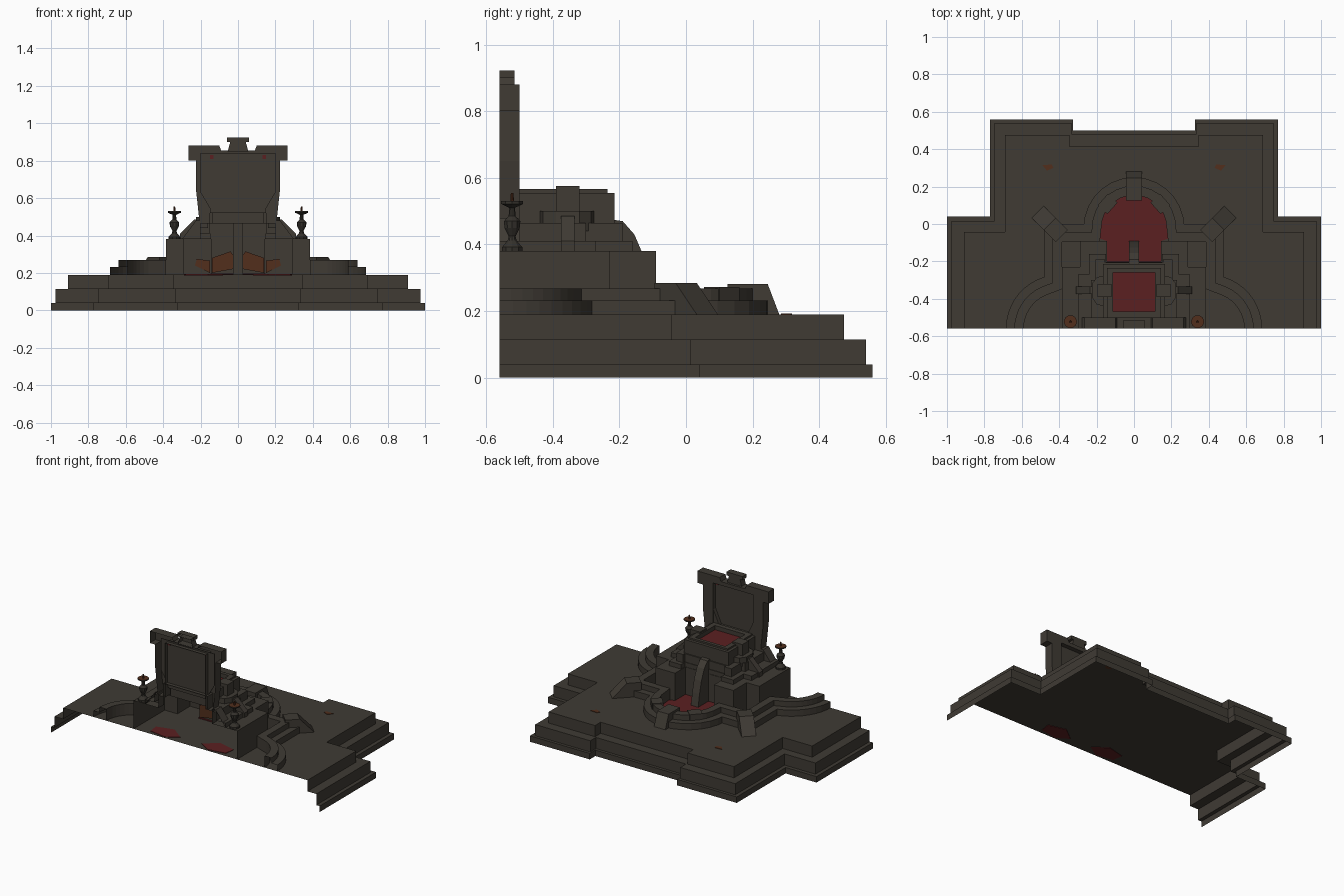
import bpy, bmesh, math
from mathutils import Vector, Matrix

if "Cube" in bpy.data.objects:
    bpy.data.objects.remove(bpy.data.objects["Cube"])

BACK = -0.56   # open side of the whole model


def material(name, rgb):
    m = bpy.data.materials.new(name)
    m.diffuse_color = (*rgb, 1)
    m.use_nodes = True
    m.node_tree.nodes["Principled BSDF"].inputs["Base Color"].default_value = m.diffuse_color
    return m


STONE = material("dark stone", (0.05, 0.043, 0.034))
RED = material("deep red", (0.105, 0.014, 0.015))
RUST = material("rust orange", (0.085, 0.028, 0.012))
IRON = material("dark iron", (0.035, 0.031, 0.025))


def finish(name, bm, mat, recalc=True):
    if recalc:
        bmesh.ops.recalc_face_normals(bm, faces=bm.faces)
    me = bpy.data.meshes.new(name)
    bm.to_mesh(me)
    bm.free()
    me.materials.append(mat)
    ob = bpy.data.objects.new(name, me)
    bpy.context.collection.objects.link(ob)
    return ob


def mirrored(half):
    return half + [(-x, y) for x, y in reversed(half) if x > 1e-6]


def stepped(name, tiers, cap=True):
    """Hollow stepped shell, open at the bottom and at the BACK side."""
    bm = bmesh.new()
    prev = None
    for half, z0, z1 in tiers:
        pts = mirrored(half)
        lo = [bm.verts.new((x, y, z0)) for x, y in pts]
        hi = [bm.verts.new((x, y, z1)) for x, y in pts]
        if prev:
            bm.faces.new(prev + lo[::-1])
        for i in range(len(pts) - 1):
            bm.faces.new((lo[i], lo[i + 1], hi[i + 1], hi[i]))
        prev = hi
    if cap:
        bm.faces.new(prev)
    return finish(name, bm, STONE, False)


def prism(name, pts, axis, a, b, mat=STONE, open_back=False, matrix=None):
    """Extrude a 2D outline along an axis (x: pts are yz, y: xz, z: xy)."""
    def place(p, t):
        return {"x": (t, *p), "y": (p[0], t, p[1]), "z": (*p, t)}[axis]
    bm = bmesh.new()
    A = [bm.verts.new(place(p, a)) for p in pts]
    B = [bm.verts.new(place(p, b)) for p in pts]
    n = len(pts)
    bm.faces.new(A)
    bm.faces.new(B[::-1])
    for i in range(n):
        bm.faces.new((A[i], B[i], B[(i + 1) % n], A[(i + 1) % n]))
    bmesh.ops.recalc_face_normals(bm, faces=bm.faces)
    if open_back:
        gone = [f for f in bm.faces if all(v.co.y < BACK + .002 for v in f.verts)]
        bmesh.ops.delete(bm, geom=gone, context="FACES")
    if matrix:
        bm.transform(matrix)
    return finish(name, bm, mat, False)


def box(name, x0, x1, y0, y1, z0, z1, mat=STONE, open_back=False):
    return prism(name, [(x0, y0), (x1, y0), (x1, y1), (x0, y1)], "z", z0, z1, mat, open_back)


# Stepped platform with deck
def base_half(x, y1, x2, y2, x3, y3):
    return [(x, BACK), (x, y1), (x2, y1), (x2, y2), (x3, y2), (x3, y3)]


stepped("platform", [
    (base_half(1.0, .04, .77, .56, .325, .5), 0, .04),
    (base_half(.975, .015, .745, .54, .335, .48), .04, .115),
    (base_half(.91, -.043, .69, .475, .345, .415), .115, .19)])

# Altar body with front niche, hollow
stepped("altar_body", [
    ([(.385, BACK), (.385, -.23), (.29, -.23), (.29, -.09), (.145, -.09), (.145, -.2)], .19, .38),
    ([(.3, BACK), (.3, -.27), (.24, -.27), (.24, -.16), (.15, -.16), (.15, -.203)], .38, .41),
    ([(.23, BACK), (.23, -.3), (.205, -.3), (.205, -.19), (.154, -.19), (.154, -.207)], .41, .465),
    ([(.165, BACK), (.165, -.215)], .465, .555)], cap=False)

# Basin rim and red basin surface
bm = bmesh.new()
loops = []
for hx, ya, yb, z in [(.165, BACK, -.215, .555), (.145, -.5, -.235, .555), (.145, -.5, -.235, .566),
                      (.112, -.468, -.258, .566), (.112, -.468, -.258, .535)]:
    loops.append([bm.verts.new(c) for c in
                  ((hx, ya, z), (hx, yb, z), (-hx, yb, z), (-hx, ya, z))])
for p, q in zip(loops, loops[1:]):
    for i in range(4):
        j = (i + 1) % 4
        bm.faces.new((p[i], p[j], q[j], q[i]))
finish("basin_rim", bm, STONE, False)
box("basin_surface", -.112, .112, -.468, -.258, .532, .538, RED)

# Curved channel running down into the pool
prism("channel", [(-.225, .19), (-.225, .475), (-.19, .47), (-.155, .43), (-.125, .36),
                  (-.105, .28), (-.09, .19)], "x", -.027, .027)

# Side spouts and buttresses
for s in (-1, 1):
    tag = "right" if s > 0 else "left"
    box("spout_block_" + tag, *sorted((s * .12, s * .195)), -.39, -.32, .465, .576)
    prism("spout_base_" + tag, [(s * .16, -.44), (s * .2, -.43), (s * .225, -.39), (s * .225, -.32),
                                (s * .2, -.285), (s * .16, -.275)], "z", .44, .5)
    prism("buttress_" + tag, [(s * .2, .38), (s * .31, .38), (s * .31, .41), (s * .235, .485),
                              (s * .2, .485)], "y", -.375, -.335)
    prism("rear_buttress_" + tag, [(s * .2, .38), (s * .3, .38), (s * .225, .48), (s * .2, .48)],
          "y", -.56, -.5, open_back=True)

# Tall back slab: frame, recessed panel, crest
outer = [(.205, .465), (.225, .65), (.225, .8), (.265, .8), (.265, .88), (.1, .88), (.09, .855)]
inner = [(.15, .465), (.15, .83)]
prism("slab_frame", mirrored(outer) + mirrored(inner)[::-1], "y", BACK, -.5, open_back=True)
prism("slab_panel", mirrored([(.135, .52), (.2, .63), (.2, .84)]), "y", -.535, -.53)
prism("slab_lower_trim", mirrored([(.135, .465), (.135, .54), (.13, .54)]), "y", -.525, -.505)
for s in (-1, 1):
    prism("slab_gusset", [(s * .15, .52), (s * .15, .65), (s * .1, .54), (s * .1, .52)],
          "y", -.53, -.505)
    box("slab_inlay", *sorted((s * .13, s * .149)), -.539, -.527, .81, .83, RED)
prism("crest_neck", mirrored([(.055, .85), (.04, .905)]), "y", BACK, -.515, open_back=True)
box("crest_cap", -.06, .06, BACK, -.515, .9, .923, open_back=True)

# Two-course curb swept around the altar
half = [(.395 + .29 * math.cos(math.radians(a)), BACK + .29 * math.sin(math.radians(a)))
        for a in [73 * i / 9 for i in range(10)]]
half += [(.48, 0), (.268, 0)]
half += [(.27 * math.cos(math.radians(a)), -.02 + .27 * math.sin(math.radians(a)))
         for a in range(12, 91, 13)]
half[-1] = (0, .25)
path = [Vector(p) for p in mirrored(half)]
profile = [(0, .19), (0, .232), (.045, .232), (.045, .268), (.095, .268), (.095, .19)]
bm = bmesh.new()
rings = []
for i, p in enumerate(path):
    d = [(path[j + 1] - path[j]).normalized() for j in (i - 1, i) if 0 <= j < len(path) - 1]
    n = [Vector((-v.y, v.x)) for v in (d[0], d[-1])]
    if i in (0, len(path) - 1):          # cut square on the open side
        n = [Vector((-1 if i == 0 else 1, 0))] * 2
    m = (n[0] + n[1]) / (1 + n[0].dot(n[1]))
    rings.append([bm.verts.new((*(p + m * o), z)) for o, z in profile])
for p, q in zip(rings, rings[1:]):
    for k in range(len(profile) - 1):
        bm.faces.new((p[k], q[k], q[k + 1], p[k + 1]))
finish("curb", bm, STONE, False)

# Wedge blocks on the curb: keystone and two diagonal ones
prism("keystone", [(.125, .19), (.125, .282), (.245, .282), (.28, .19)], "x", -.042, .042)
for s in (-1, 1):
    mat = Matrix.Translation((s * .415, -.035, 0)) @ Matrix.Rotation(-s * math.pi / 4, 4, "Z")
    prism("corner_wedge", [(-.04, .19), (-.04, .285), (.05, .285), (.14, .19)],
          "x", -.045, .045, matrix=mat)
    # voussoir blocks on the inner side of the arc
    mat = Matrix.Translation((0, -.02, 0)) @ Matrix.Rotation(-s * math.radians(48), 4, "Z")
    prism("arc_block", [(.155, .19), (.155, .272), (.225, .272), (.225, .19)],
          "x", -.04, .04, matrix=mat)

# Red pool in front of the altar
prism("pool", mirrored([(.147, -.21), (.147, -.09), (.195, -.075), (.185, .02), (.15, .09),
                        (.08, .15)]), "z", .191, .196, RED)

# Stains on the deck, and rust lobes on the hidden inside wall
for s in (-1, 1):
    prism("floor_stain", [(s * .08, -.5), (s * .16, -.55), (s * .28, -.53), (s * .29, -.46),
                          (s * .17, -.43)], "z", .187, .193, RED)
    prism("deck_stain", [(s * .49, .315), (s * .44, .318), (s * .43, .3), (s * .465, .285)],
          "z", .188, .193, RUST)
    prism("wall_stain", [(s * .15, .2), (s * .23, .24), (s * .22, .275), (s * .15, .265),
                         (s * .15, .3)], "y", -.1, -.094, RUST)
    prism("niche_stain", [(s * .01, .27), (s * .03, .22), (s * .14, .2), (s * .14, .28),
                          (s * .04, .315)], "y", -.212, -.205, RUST)

# Candle stands: lathed profile with dish and wax
lathe = [(.032, .38), (.032, .392), (.014, .412), (.011, .425), (.024, .45), (.026, .47),
         (.011, .485), (.009, .51), (.035, .522), (.035, .53), (.006, .53), (.004, .555)]
for s in (-1, 1):
    bm = bmesh.new()
    rings = [[bm.verts.new((s * .34 + r * math.cos(k * math.pi / 5),
                            -.522 + r * math.sin(k * math.pi / 5), z)) for k in range(10)]
             for r, z in lathe]
    for p, q in zip(rings, rings[1:]):
        for k in range(10):
            bm.faces.new((p[k], p[(k + 1) % 10], q[(k + 1) % 10], q[k]))
    bm.faces.new(rings[-1])
    ob = finish("candle_stand", bm, IRON, False)
    ob.data.materials.append(RUST)
    for f in ob.data.polygons:          # wax inside the dish and the wick
        if f.center.z > .5299:
            f.material_index = 1
